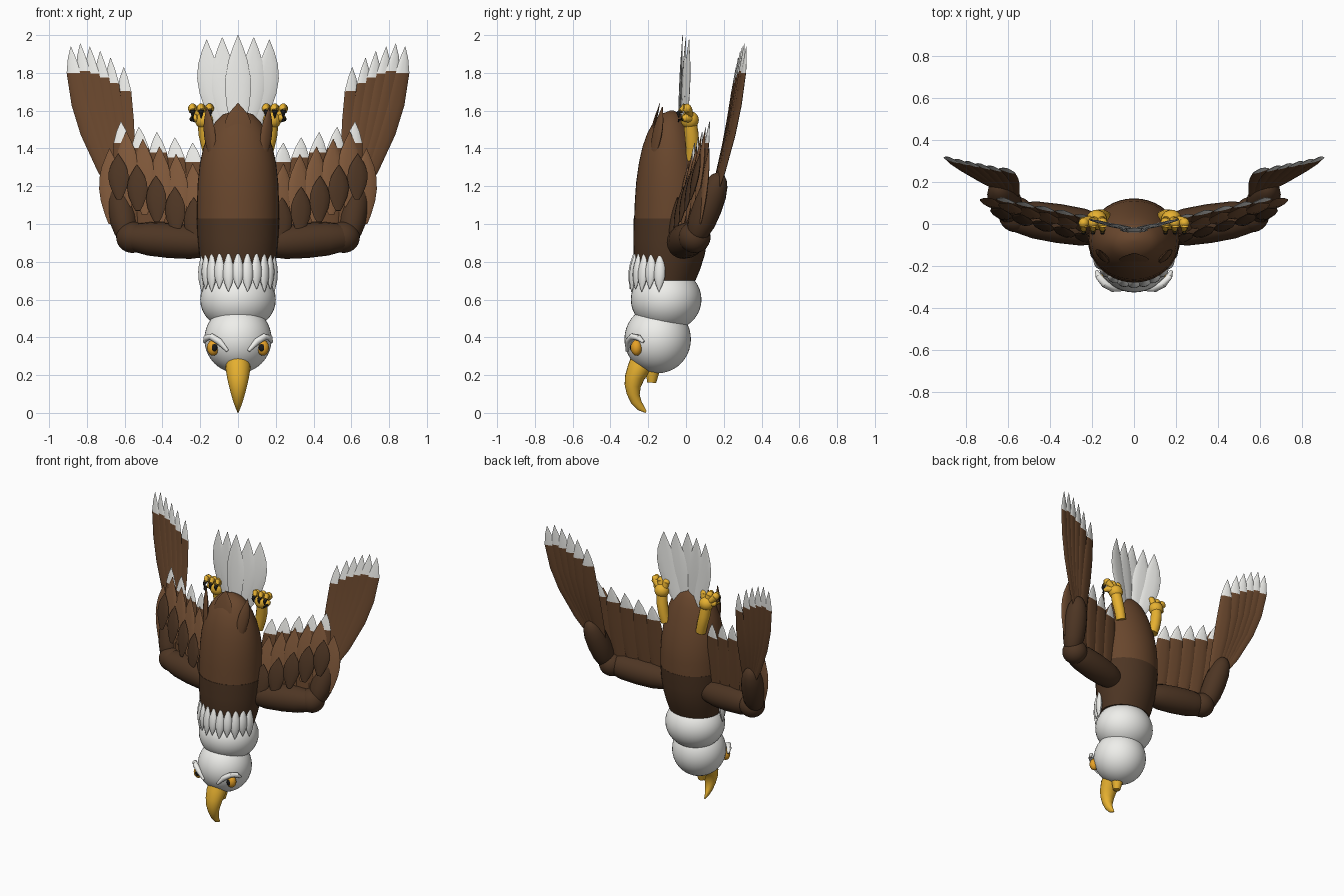
import bpy, bmesh
from math import sin, cos, pi, radians
from mathutils import Vector as V

if "Cube" in bpy.data.objects:
    bpy.data.objects.remove(bpy.data.objects["Cube"])


def material(name, col):
    m = bpy.data.materials.new(name)
    m.diffuse_color = (*col, 1)
    m.use_nodes = True
    m.node_tree.nodes["Principled BSDF"].inputs["Base Color"].default_value = m.diffuse_color
    return m


DARK = material("dark_brown", (0.075, 0.036, 0.017))
BROWN = material("brown", (0.14, 0.062, 0.026))
LIGHT = material("light_brown", (0.22, 0.10, 0.043))
WHITE = material("white", (0.86, 0.86, 0.83))
YELLOW = material("yellow", (0.80, 0.44, 0.03))
ORANGE = material("eye_orange", (0.80, 0.36, 0.02))
BLACK = material("black", (0.01, 0.01, 0.01))


def loft(name, rings, mats, n=24, second_from=None):
    """Closed skin through rings of (centre, half axis u, half axis v)."""
    bm = bmesh.new()
    loops = [[bm.verts.new(c + u * cos(2 * pi * i / n) + v * sin(2 * pi * i / n))
              for i in range(n)] for c, u, v in rings]
    for k in range(len(loops) - 1):
        a, b = loops[k], loops[k + 1]
        for i in range(n):
            j = (i + 1) % n
            f = bm.faces.new((a[i], a[j], b[j], b[i]))
            if second_from is not None and k >= second_from:
                f.material_index = 1
    bm.faces.new(loops[0])
    last = bm.faces.new(loops[-1])
    last.material_index = 1 if second_from is not None else 0
    bmesh.ops.recalc_face_normals(bm, faces=bm.faces[:])
    me = bpy.data.meshes.new(name)
    bm.to_mesh(me)
    bm.free()
    for m in mats:
        me.materials.append(m)
    me.polygons.foreach_set("use_smooth", [True] * len(me.polygons))
    me.set_sharp_from_angle(angle=radians(40))
    ob = bpy.data.objects.new(name, me)
    bpy.context.collection.objects.link(ob)
    return ob


def ball(name, c, r, mat, n=28):
    rings = []
    for k in range(n // 2 + 1):
        a = max(0.02, min(pi - 0.02, pi * k / (n // 2)))
        rings.append((V(c) + V((0, 0, -r[2] * cos(a))),
                      V((r[0] * sin(a), 0, 0)), V((0, r[1] * sin(a), 0))))
    return loft(name, rings, [mat], n)


def limb(name, pts, radii, mat, n=14):
    """Round tapered tube through points."""
    pts = [V(p) for p in pts]
    rings = []
    for i, p in enumerate(pts):
        d = (pts[min(i + 1, len(pts) - 1)] - pts[max(i - 1, 0)]).normalized()
        ref = V((0, 1, 0)) if abs(d.y) < 0.8 else V((1, 0, 0))
        u = d.cross(ref).normalized()
        rings.append((p, u * radii[i], d.cross(u) * radii[i]))
    return loft(name, rings, [mat], n)


def capsule(name, a, b, r, mat):
    """Spindle-like rounded limb segment."""
    a, b = V(a), V(b)
    ts = [0, .02, .07, .15, .3, .5, .7, .85, .93, .98, 1]
    return limb(name, [a.lerp(b, t) for t in ts],
                [max(.003, r * (1 - abs(2 * t - 1) ** 2.6) ** .5) for t in ts], mat, 20)


LEAF = [(0, .25), (.12, .55), (.3, .88), (.45, 1), (.6, .97), (.75, .75), (.88, .4), (1, .02)]
BLADE = [(0, .5), (.15, .8), (.4, 1), (.6, 1), (.82, .8), (.821, .8), (.92, .45), (1, .02)]


def feather(name, a, b, half, side, mat, thick=.009, shape=LEAF, bend=(0, 0, 0), tip=None):
    a, b, side, bend = V(a), V(b), V(side).normalized(), V(bend)
    nrm = (b - a).cross(side).normalized()
    rings = [(a.lerp(b, t) + bend * 4 * t * (1 - t), side * half * w,
              nrm * thick * max(.15, w)) for t, w in shape]
    return loft(name, rings, [mat, tip] if tip else [mat], 10, 4 if tip else None)


def body_rings(rows):
    return [(V((0, (f + b) / 2, z)), V((w, 0, 0)), V((0, (b - f) / 2, 0)))
            for z, w, f, b in rows]


# torso: dark chest below, brown belly above; rows are z, half width, front y, back y
loft("chest", body_rings([(.70, .175, -.25, .05), (.76, .19, -.265, .075), (.84, .205, -.277, .10),
                          (.92, .214, -.279, .113), (1.03, .219, -.277, .122)]), [DARK], 40)
loft("belly", body_rings([(1.02, .217, -.275, .121), (1.12, .217, -.271, .12), (1.22, .213, -.264, .11),
                          (1.32, .202, -.25, .088), (1.41, .182, -.23, .062), (1.48, .155, -.205, .037),
                          (1.54, .12, -.172, .008), (1.58, .08, -.137, -.025), (1.60, .012, -.085, -.065)]),
     [BROWN], 40)

# neck and head
ball("neck", (0, -.105, .60), (.20, .187, .17), WHITE, 40)
ball("head", (0, -.15, .39), (.178, .176, .18), WHITE, 40)

# hooked upper beak: front edge and back edge (y, z), half width
beak = [((-.285, .31), (-.16, .24), .062), ((-.305, .26), (-.19, .215), .066),
        ((-.322, .20), (-.222, .175), .058), ((-.325, .15), (-.24, .135), .048),
        ((-.314, .10), (-.245, .095), .036), ((-.29, .05), (-.235, .06), .024),
        ((-.255, .015), (-.222, .035), .012), ((-.215, .0), (-.209, .01), .003)]
loft("upper_beak", [(V((0, (f[0] + b[0]) / 2, (f[1] + b[1]) / 2)), V((w, 0, 0)),
                     V((0, f[0] - b[0], f[1] - b[1])) / 2) for f, b, w in beak], [YELLOW], 20)
limb("lower_beak", [(0, -.17, .26), (0, -.178, .21), (0, -.182, .16)], [.045, .036, .024], YELLOW)

# bib of white feathers over the front of the chest
for i in range(11):
    t = radians(-75 + 15 * i)
    x, y = sin(t), -cos(t)
    feather("bib_feather", (.195 * x, -.09 + .185 * y, .84), (.198 * x, -.09 + .205 * y, .64 + .015 * (i % 2)),
            .031, (cos(t), sin(t), 0), WHITE, .02)

# tail fan
for i in range(-2, 3):
    k = abs(i)
    feather("tail_feather", (.032 * i, -.04 + .016 * k, 1.46), (.083 * i, -.018 + .017 * k, 2.0 - .012 * k),
            .068, (1, .12 * i, 0), WHITE, .008, bend=(.014 * i, 0, 0))

# pointed feathers over the vent
feather("vent_feather", (0, -.205, 1.40), (0, -.138, 1.64), .07, (1, 0, 0), BROWN)

for s, tag in ((1, "right"), (-1, "left")):
    def P(x, y, z):
        return (s * x, y, z)

    # face
    ball("eye_" + tag, P(.132, -.262, .345), (.032, .03, .042), ORANGE, 20)
    ball("pupil_" + tag, P(.126, -.281, .345), (.017, .016, .022), BLACK, 16)
    limb("brow_" + tag, [P(.178, -.225, .375), P(.168, -.25, .398), P(.14, -.285, .403),
                         P(.10, -.306, .378), P(.055, -.312, .328)],
         [.008, .016, .018, .018, .008], WHITE)

    # thigh feather, leg and curled foot
    feather("thigh_feather_" + tag, P(.135, -.18, 1.33), P(.165, -.125, 1.62), .038, P(.8, .6, 0), BROWN, .015)
    limb("leg_" + tag, [P(.14, .03, 1.34), P(.155, .035, 1.40), P(.17, .03, 1.47), P(.18, .02, 1.55)],
         [.034, .036, .038, .036], YELLOW)
    ball("foot_" + tag, P(.178, .02, 1.55), (.05, .048, .048), YELLOW, 20)
    for dx in (-.045, 0, .045):
        x = .195 + dx
        limb("toe_" + tag, [P(.18 + dx * .5, .02, 1.57), P(x, .012, 1.605), P(x, -.012, 1.618), P(x, -.03, 1.597)],
             [.02, .023, .021, .014], YELLOW, 12)
        ball("knuckle_" + tag, P(x, .005, 1.612), (.025, .025, .025), YELLOW, 14)
        limb("claw_" + tag, [P(x, -.025, 1.602), P(x, -.042, 1.585), P(x, -.038, 1.56)],
             [.014, .01, .002], BLACK, 10)
    limb("rear_toe_" + tag, [P(.21, .02, 1.555), P(.235, .0, 1.562), P(.245, -.02, 1.555)],
         [.02, .022, .013], YELLOW, 12)
    limb("rear_claw_" + tag, [P(.245, -.018, 1.555), P(.24, -.038, 1.55), P(.23, -.042, 1.54)],
         [.012, .008, .002], BLACK, 10)

    # wing arm
    capsule("upper_arm_" + tag, P(.08, -.04, .89), P(.64, .045, .935), .093, DARK)
    ball("wrist_" + tag, P(.56, .045, .93), (.085, .085, .083), DARK)
    capsule("forearm_" + tag, P(.585, .04, .90), P(.645, .185, 1.27), .077, DARK)

    # long white-tipped hand feathers
    tips = [(.605, 1.83), (.675, 1.88), (.73, 1.915), (.785, 1.94), (.835, 1.955), (.885, 1.94)]
    for i, (x, z) in enumerate(tips):
        feather("primary_feather_" + tag, P(.575 + .014 * i, .13 + .006 * i, 1.12 + .008 * i),
                P(x, .265 + .011 * i, z), .05, P(1, .32, 0), BROWN, .009, BLADE,
                P(.006 + .008 * i, .022, 0), WHITE)

    # white-tipped trailing feathers of the inner wing
    for i in range(5):
        x = .24 + .095 * i
        feather("secondary_feather_" + tag, P(.22 + .088 * i, -.02 + .016 * i, .86 + .012 * i),
                P(x, .045 + .02 * i, 1.43 + .028 * i), .06, P(1, .22, 0), BROWN, .009, BLADE, tip=WHITE)

    # middle row of lighter coverts
    for i in range(6):
        x = .24 + .088 * i
        top = [1.32, 1.37, 1.41, 1.45, 1.49, 1.40][i]
        feather("middle_covert_" + tag, P(x - .01, -.045 + .024 * i, top - .40),
                P(x, .012 + .022 * i, top), .062, P(1, .25, 0), LIGHT, .011)

    # front row of short dark coverts
    for i in range(5):
        x = .235 + .1 * i
        feather("front_covert_" + tag, P(x - .005, -.088 + .028 * i, .89 + .06 * i),
                P(x, -.045 + .03 * i, 1.14 + .058 * i), .055, P(1, .28, 0), DARK, .013)
